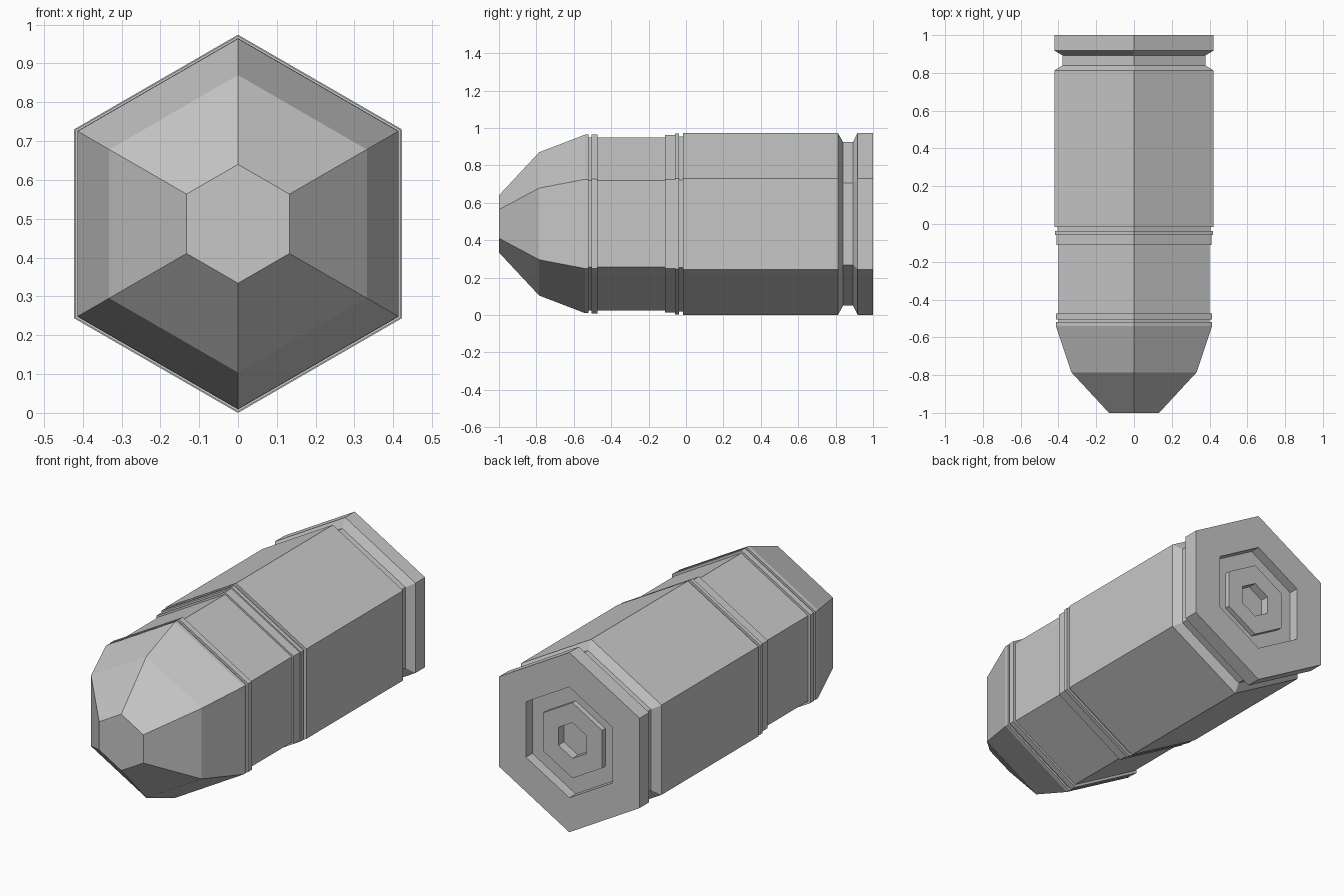
import bpy
import bmesh
from math import sin, cos, tau

SIDES = 6
AXIS_Z = 0.487

# Remove the default cube
cube = bpy.data.objects.get("Cube")
if cube:
    bpy.data.objects.remove(cube, do_unlink=True)

grey = bpy.data.materials.new("grey metal")
grey.use_nodes = True
COLOUR = (0.57, 0.57, 0.57, 1)
grey.diffuse_color = COLOUR
grey.node_tree.nodes["Principled BSDF"].inputs["Base Color"].default_value = COLOUR


def hex_lathe(name, profile, cap_start=False, cap_end=False):
    """Sweep (y, radius) points around the y axis with a corner on top."""
    bm = bmesh.new()
    rings = []
    for y, r in profile:
        angles = [tau * i / SIDES for i in range(SIDES)]
        rings.append([bm.verts.new((r * sin(a), y, AXIS_Z + r * cos(a))) for a in angles])
    for a, b in zip(rings, rings[1:]):
        for i in range(SIDES):
            j = (i + 1) % SIDES
            bm.faces.new((a[i], b[i], b[j], a[j]))
    if cap_start:
        bm.faces.new(rings[0])
    if cap_end:
        bm.faces.new(list(reversed(rings[-1])))
    # Profiles run front to back along the outside, so one flip rule fits all
    bmesh.ops.recalc_face_normals(bm, faces=bm.faces)
    mesh = bpy.data.meshes.new(name)
    bm.to_mesh(mesh)
    bm.free()
    mesh.materials.append(grey)
    obj = bpy.data.objects.new(name, mesh)
    bpy.context.collection.objects.link(obj)
    return obj


NECK = 0.463   # radius of the narrow shank and grooves
BODY = 0.487   # radius of the case and rim

# Pointed nose with its flat tip
hex_lathe("nose", [(-1, 0.153), (-0.785, 0.383), (-0.54, 0.477),
                   (-0.52, 0.477), (-0.52, NECK)], cap_start=True)

# Shank with a thin front band and a stepped rear collar
hex_lathe("shank", [(-0.52, NECK), (-0.505, NECK), (-0.505, 0.478), (-0.473, 0.478),
                    (-0.473, NECK), (-0.112, NECK), (-0.112, 0.475), (-0.058, 0.475),
                    (-0.058, 0.484), (-0.037, 0.484), (-0.037, 0.468), (-0.017, 0.468)])

# Case with extractor groove, rim and the recess in its base
hex_lathe("case", [(-0.017, 0.468), (-0.017, BODY), (0.812, BODY), (0.84, 0.437),
                   (0.893, 0.437), (0.918, BODY), (1, BODY), (1, 0.3),
                   (0.945, 0.3), (0.945, 0.205)])

# Raised primer with a central socket
hex_lathe("primer", [(0.945, 0.205), (0.973, 0.205), (0.973, 0.097), (0.925, 0.097)],
          cap_end=True)
